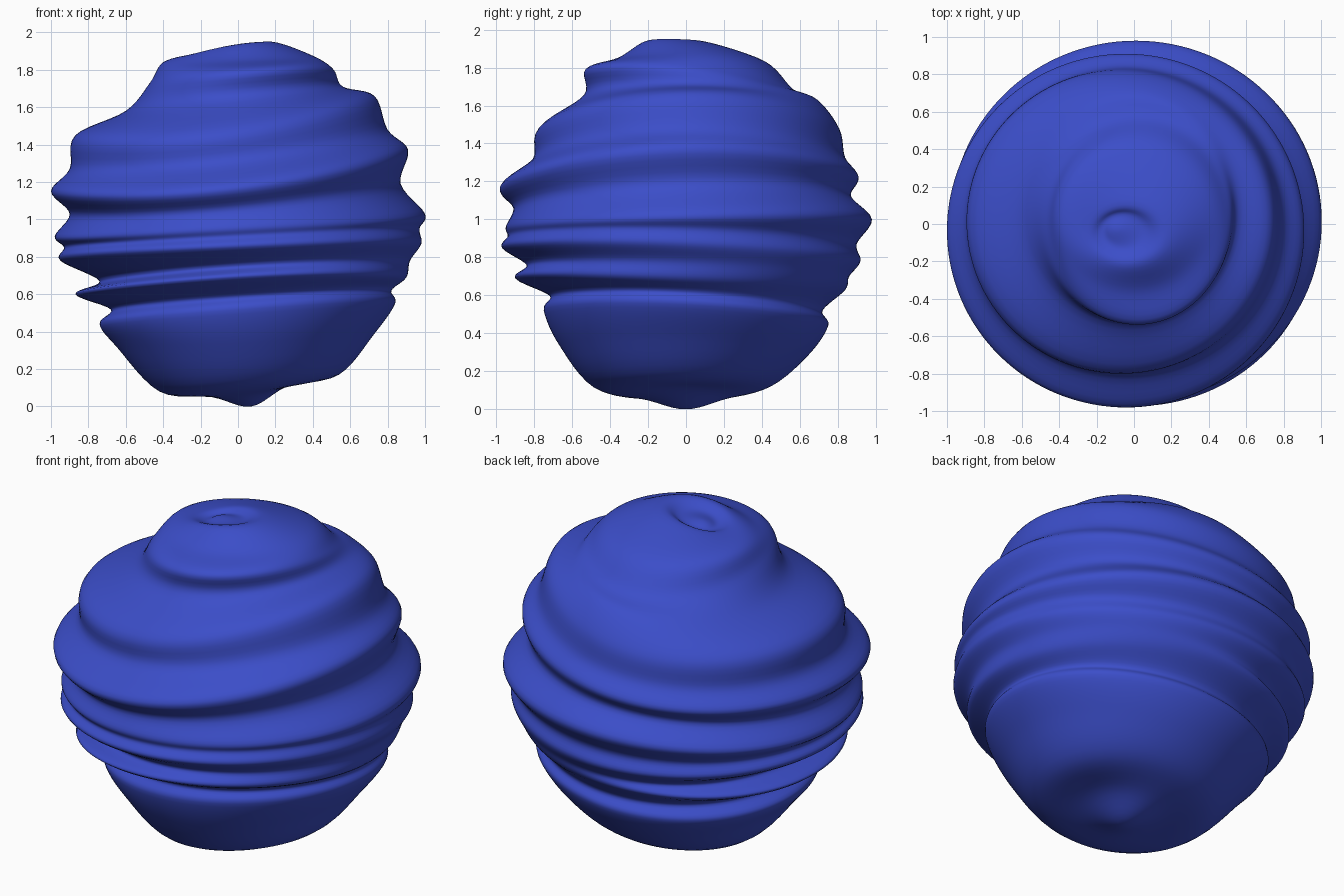
import bpy, bmesh, math
from mathutils import Vector

if "Cube" in bpy.data.objects:
    bpy.data.objects.remove(bpy.data.objects["Cube"])

# Tilted ridge and groove rings: left, front, right, back extents, each (distance, height)
RINGS = [
    ((.25, 1.88), (.22, 1.93), (.18, 1.95), (.13, 1.92)),
    ((.40, 1.84), (.36, 1.85), (.40, 1.875), (.42, 1.83)),
    ((.47, 1.73), (.53, 1.79), (.51, 1.80), (.57, 1.68)),
    ((.60, 1.58), (.54, 1.65), (.56, 1.71), (.70, 1.62)),
    ((.87, 1.45), (.78, 1.47), (.73, 1.66), (.81, 1.47)),
    ((.90, 1.27), (.81, 1.31), (.80, 1.48), (.84, 1.32)),
    ((1.0, 1.15), (.98, 1.17), (.91, 1.37), (.91, 1.22)),
    ((.90, 1.03), (.91, 1.06), (.87, 1.19), (.87, 1.12)),
    ((.98, .91), (.95, .96), (1.0, 1.03), (.98, 1.0)),
    ((.93, .85), (.94, .91), (.97, .95), (.90, .87)),
    ((.95, .78), (.97, .85), (.98, .87), (.92, .78)),
    ((.74, .67), (.84, .76), (.92, .78), (.86, .70)),
    ((.87, .60), (.90, .69), (.90, .69), (.84, .63)),
    ((.68, .52), (.72, .60), (.82, .62), (.72, .52)),
    ((.74, .44), (.75, .52), (.84, .55), (.75, .44)),
    ((.65, .32), (.67, .34), (.73, .39), (.65, .29)),
    ((.42, .08), (.49, .12), (.54, .17), (.46, .13)),
    ((.14, .05), (.22, .055), (.27, .11), (.22, .06)),
]
TOP = Vector((-.09, -.03, 1.905))
BOTTOM = Vector((.07, 0, 0))
SIDES, STEPS = 128, 6


def ring_point(ring, t):
    """Point on an off-centre, tilted elliptical ring."""
    (l, zl), (f, zf), (r, zr), (b, zb) = ring
    c, s = math.cos(t), math.sin(t)
    x = (r - l) / 2 + (r + l) / 2 * c
    y = (b - f) / 2 + (b + f) / 2 * s
    z = (c * c * (zl + zr) + s * s * (zf + zb) + c * (zr - zl) + s * (zb - zf)) / 2
    return Vector((x, y, z))


def spline(p0, p1, p2, p3, u):
    return (p1 * 2 + (p2 - p0) * u + (p0 * 2 - p1 * 5 + p2 * 4 - p3) * u * u
            + (p1 * 3 - p0 - p2 * 3 + p3) * u ** 3) / 2


def meridian(t):
    """Smooth profile from the top to the bottom at one direction."""
    pts = [ring_point(r, t) for r in RINGS]
    dip = TOP.lerp(pts[0], .5) - Vector((0, 0, .02))
    pts = [TOP, dip] + pts + [BOTTOM]
    ext = [ring_point(RINGS[0], t + math.pi)] + pts + [ring_point(RINGS[-1], t + math.pi)]
    out = []
    for i in range(len(pts) - 1):
        out += [spline(*ext[i:i + 4], k / STEPS) for k in range(STEPS)]
    return out[1:]


# Rippled ball
bm = bmesh.new()
cols = [[bm.verts.new(p) for p in meridian(2 * math.pi * i / SIDES)] for i in range(SIDES)]
top, bottom = bm.verts.new(TOP), bm.verts.new(BOTTOM)
for i, a in enumerate(cols):
    b = cols[(i + 1) % SIDES]
    bm.faces.new((top, a[0], b[0]))
    bm.faces.new((bottom, b[-1], a[-1]))
    for j in range(len(a) - 1):
        bm.faces.new((a[j], a[j + 1], b[j + 1], b[j]))
bmesh.ops.recalc_face_normals(bm, faces=bm.faces)
for f in bm.faces:
    f.smooth = True
mesh = bpy.data.meshes.new("rippled_ball")
bm.to_mesh(mesh)
bm.free()
ball = bpy.data.objects.new("rippled_ball", mesh)
bpy.context.collection.objects.link(ball)

# Single blue colour
blue = bpy.data.materials.new("blue")
blue.diffuse_color = (.044, .075, .58, 1)
blue.use_nodes = True
blue.node_tree.nodes["Principled BSDF"].inputs["Base Color"].default_value = blue.diffuse_color
mesh.materials.append(blue)
